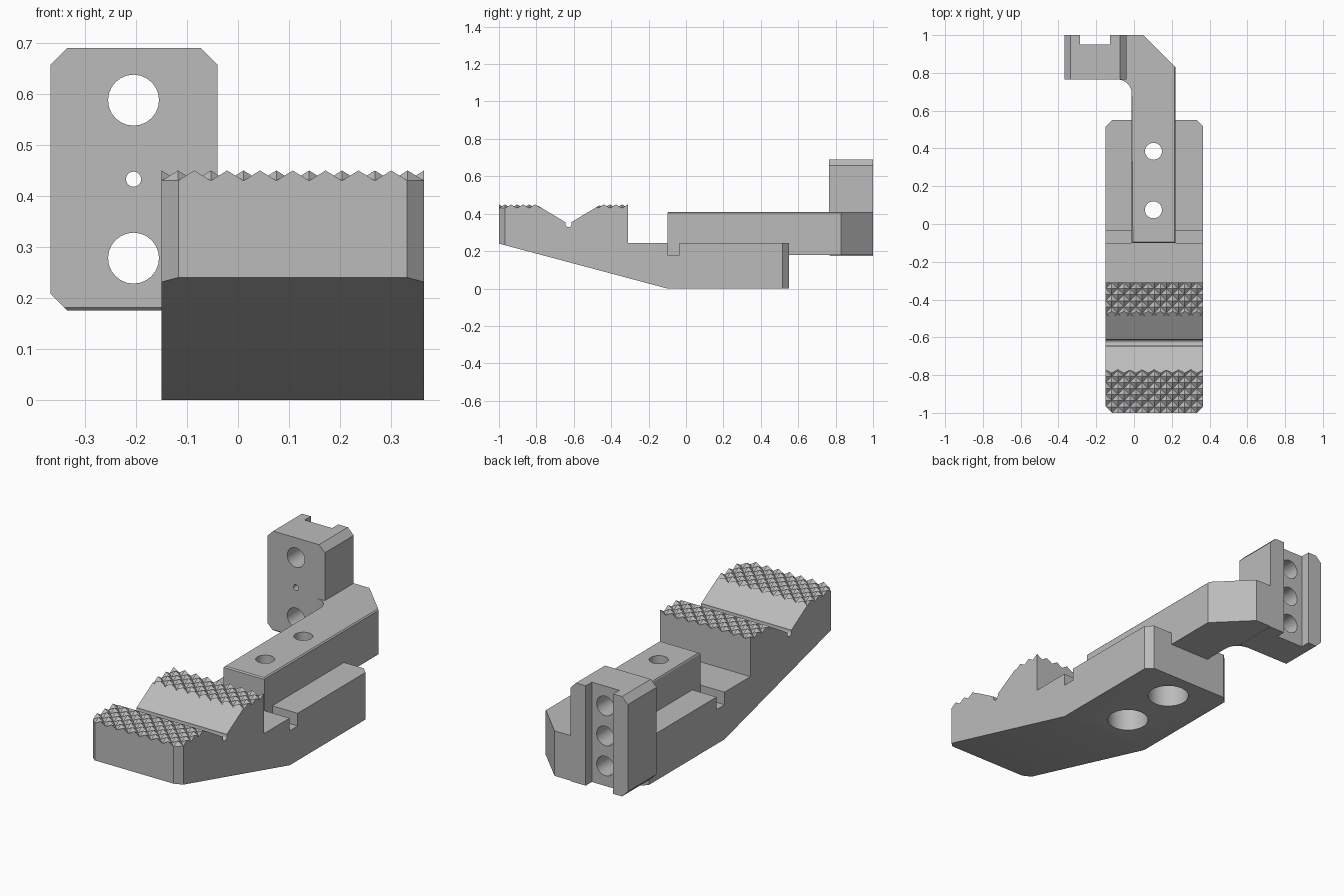
import bpy, bmesh, math
from mathutils import Vector

if "Cube" in bpy.data.objects:
    bpy.data.objects.remove(bpy.data.objects["Cube"])

metal = bpy.data.materials.new("grey_metal")
metal.diffuse_color = (0.5, 0.5, 0.5, 1)
metal.use_nodes = True
metal.node_tree.nodes["Principled BSDF"].inputs["Base Color"].default_value = metal.diffuse_color

X0, X1 = -0.15, 0.365          # jaw sides
MID = (X0 + X1) / 2
CH = 0.033                     # corner chamfer
VALLEY, PEAK = 0.43, 0.45      # knurl heights
SEAT = 0.428                   # flat under the knurl


def finish(bm, name):
    bmesh.ops.recalc_face_normals(bm, faces=bm.faces)
    me = bpy.data.meshes.new(name)
    bm.to_mesh(me)
    bm.free()
    me.materials.append(metal)
    ob = bpy.data.objects.new(name, me)
    bpy.context.collection.objects.link(ob)
    return ob


def prism(points, axis, a, b):
    """Closed outline extruded along an axis from a to b."""
    place = {'X': lambda p, t: (t, p[0], p[1]),
             'Y': lambda p, t: (p[0], t, p[1]),
             'Z': lambda p, t: (p[0], p[1], t)}[axis]
    bm = bmesh.new()
    lo = [bm.verts.new(place(p, a)) for p in points]
    hi = [bm.verts.new(place(p, b)) for p in points]
    bm.faces.new(lo)
    bm.faces.new(hi)
    n = len(points)
    for i in range(n):
        j = (i + 1) % n
        bm.faces.new((lo[i], lo[j], hi[j], hi[i]))
    bmesh.ops.recalc_face_normals(bm, faces=bm.faces)
    return bm


def slice_off(bm, co, normal):
    """Remove everything on the normal side of a plane and cap it."""
    bmesh.ops.bisect_plane(bm, geom=bm.verts[:] + bm.edges[:] + bm.faces[:], dist=1e-5,
                           plane_co=co, plane_no=Vector(normal).normalized(), clear_outer=True)
    bmesh.ops.holes_fill(bm, edges=[e for e in bm.edges if e.is_boundary], sides=0)


def rect(a0, a1, b0, b1):
    return [(a0, b0), (a1, b0), (a1, b1), (a0, b1)]


def circle(cx, cy, r, n=24):
    return [(cx + r * math.cos(2 * math.pi * i / n), cy + r * math.sin(2 * math.pi * i / n))
            for i in range(n)]


def cut(ob, cutters):
    for bm in cutters:
        tool = finish(bm, "cutter")
        tool.hide_render = True
        mod = ob.modifiers.new("cut", 'BOOLEAN')
        mod.operation, mod.solver, mod.object = 'DIFFERENCE', 'EXACT', tool
        bpy.context.view_layer.objects.active = ob
        bpy.ops.object.modifier_apply(modifier=mod.name)
        bpy.data.objects.remove(tool)


def smooth(ob):
    bpy.ops.object.select_all(action='DESELECT')
    ob.select_set(True)
    bpy.context.view_layer.objects.active = ob
    bpy.ops.object.shade_smooth_by_angle(angle=math.radians(25))


# Jaw: side profile with V notch and round relief groove
SLOPE = 0.6
left_top = -0.645 - (SEAT - 0.355) / SLOPE
right_top = -0.612 + (SEAT - 0.355) / SLOPE
groove = [(-0.6285 + 0.0165 * math.cos(a), 0.345 + 0.0165 * math.sin(a))
          for a in [math.pi * (1 + i / 8) for i in range(9)]]
profile = [(-1, 0.24), (-0.1, 0), (0.55, 0), (0.55, 0.243), (-0.31, 0.243), (-0.31, SEAT),
           (right_top, SEAT), (-0.612, 0.355)] + groove[::-1] + \
          [(-0.645, 0.355), (left_top, SEAT), (-1, SEAT)]
bm = prism(profile, 'X', X0, X1)
for x, s in ((X0, -1), (X1, 1)):
    slice_off(bm, (x, -1 + CH, 0), (s, -1, 0))
    slice_off(bm, (x, 0.55 - CH, 0), (s, 1, 0))
jaw = finish(bm, "jaw")

# Arm slot, cross keyway and counterbored bolt holes
HX, HOLES = 0.103, (0.075, 0.385)
cutters = [prism(rect(-0.012, 0.22, -0.1, 0.7), 'Z', 0.178, 0.3),
           prism(rect(-0.1, -0.035, 0.178, 0.3), 'X', X0 - 0.1, X1 + 0.1)]
for y in HOLES:
    cutters += [prism(circle(HX, y, 0.1, 32), 'Z', -0.1, 0.12),
                prism(circle(HX, y, 0.045), 'Z', 0.1, 0.3)]
cut(jaw, cutters)
smooth(jaw)


# Knurled gripping pads: diamond pyramids on a checker lattice
def knurl(name, y0, step, rows, slope_pt, slope_n, chamfer):
    bm = bmesh.new()
    cols = 16
    dx = (X1 - X0) / cols
    top = [[bm.verts.new((X0 + i * dx, y0 + j * step, PEAK if (i + j) % 2 == 0 else VALLEY))
            for j in range(rows + 1)] for i in range(cols + 1)]
    for i in range(cols):
        for j in range(rows):
            a, b, c, d = top[i][j], top[i + 1][j], top[i + 1][j + 1], top[i][j + 1]
            if (i + j) % 2 == 0:
                bm.faces.new((a, b, d))
                bm.faces.new((b, c, d))
            else:
                bm.faces.new((a, b, c))
                bm.faces.new((a, c, d))
    # skirt down to the seat
    rim = [e for e in bm.edges if e.is_boundary]
    ext = bmesh.ops.extrude_edge_only(bm, edges=rim)["geom"]
    for v in ext:
        if isinstance(v, bmesh.types.BMVert):
            v.co.z = SEAT
    bmesh.ops.holes_fill(bm, edges=[e for e in bm.edges if e.is_boundary], sides=0)
    slice_off(bm, slope_pt, slope_n)
    if chamfer:
        for x, s in ((X0, -1), (X1, 1)):
            slice_off(bm, (x, -1 + CH, 0), (s, -1, 0))
    return finish(bm, name)


P = (X1 - X0) / 16
knurl("front_knurl", -1, P, 8, (0, -0.645, 0.355), (0, SLOPE, 1), True)
knurl("rear_knurl", -0.31, -P, 6, (0, -0.612, 0.355), (0, -SLOPE, 1), False)

# Arm: cranked bar with a concave fillet into the mounting block
fillet = [(-0.087 + 0.075 * math.cos(a), 0.69 + 0.075 * math.sin(a))
          for a in [math.pi / 2 * (1 - i / 8) for i in range(9)]]
outline = [(-0.012, -0.1), (0.22, -0.1), (0.22, 0.83), (0.05, 1), (-0.04, 1), (-0.04, 0.765)] + fillet
bm = prism(outline, 'Z', 0.178, 0.41)
rim = [e for e in bm.edges if abs(e.verts[0].co.z - e.verts[1].co.z) < 1e-5
       and e.verts[0].co.z > 0.4 and min(v.co.y for v in e.verts) < 0.6]
bmesh.ops.bevel(bm, geom=rim, offset=0.006, segments=1, affect='EDGES')
arm = finish(bm, "arm")
cut(arm, [prism(circle(HX, y, 0.045), 'Z', 0.1, 0.5) for y in HOLES])
smooth(arm)

# Mounting block: chamfered plate with rear keyway and three holes
bx0, bx1, bz0, bz1 = -0.368, -0.04, 0.175, 0.69
bm = prism([(bx0 + CH, bz0), (bx1, bz0), (bx1, bz1 - CH), (bx1 - CH, bz1),
            (bx0 + CH, bz1), (bx0, bz1 - CH), (bx0, bz0 + CH)], 'Y', 0.765, 1)
slice_off(bm, (0, 0.765, bz0 + 0.006), (0, -1, -1))
block = finish(bm, "mounting_block")
BX = -0.205
cut(block, [prism(rect(-0.285, -0.128, 0.95, 1.1), 'Z', 0, 1),
            prism(circle(BX, 0.588, 0.05), 'Y', 0.6, 1.1),
            prism(circle(BX, 0.278, 0.05), 'Y', 0.6, 1.1),
            prism(circle(BX, 0.433, 0.05), 'Y', 0.84, 1.1),
            prism(circle(BX, 0.433, 0.015, 16), 'Y', 0.6, 0.9)])
smooth(block)
